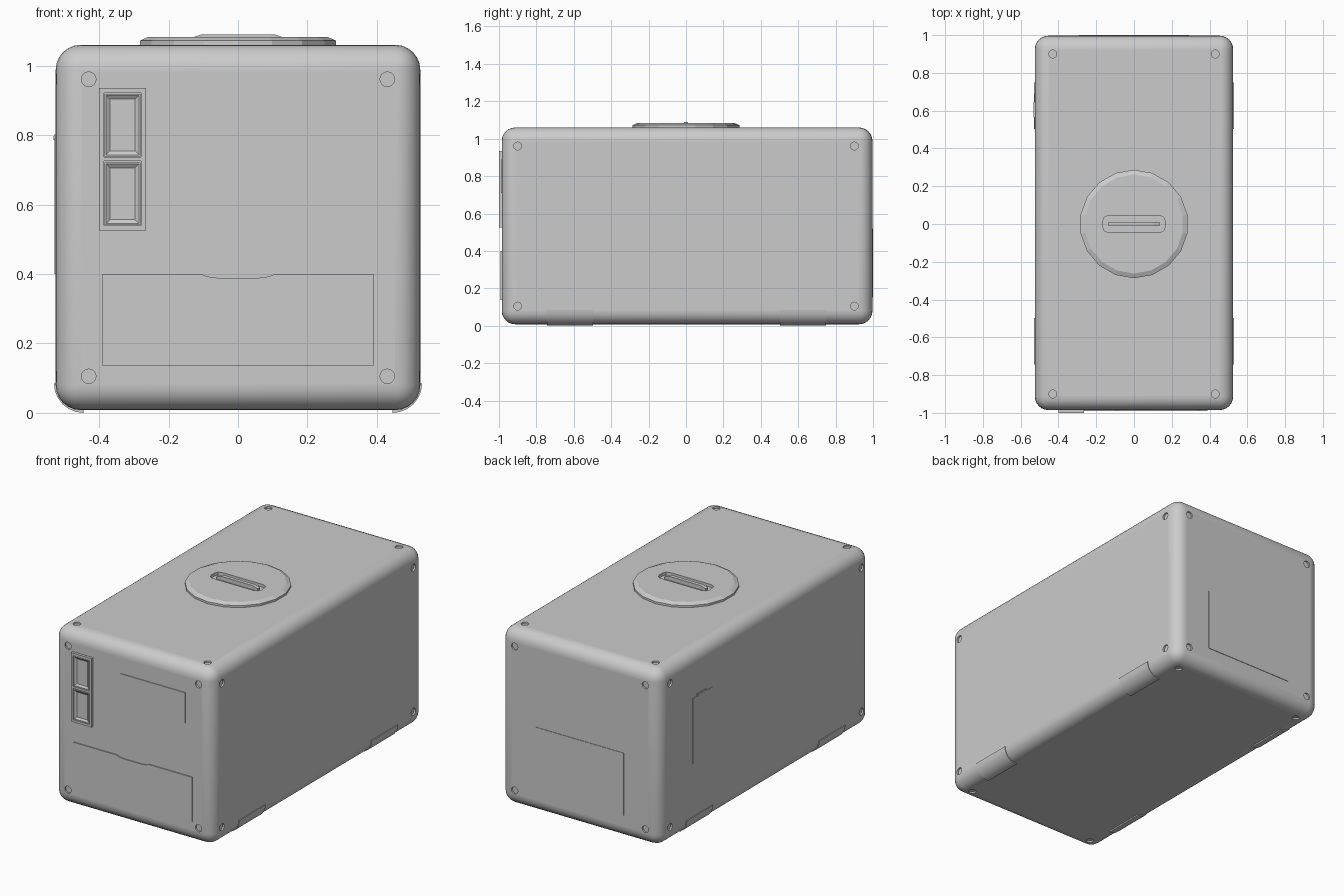
import bpy, bmesh, math
from mathutils import Vector, Matrix

if "Cube" in bpy.data.objects:
    bpy.data.objects.remove(bpy.data.objects["Cube"])


def make(name, bm, smooth=None):
    bmesh.ops.recalc_face_normals(bm, faces=bm.faces[:])
    me = bpy.data.meshes.new(name)
    bm.to_mesh(me)
    bm.free()
    ob = bpy.data.objects.new(name, me)
    bpy.context.collection.objects.link(ob)
    if smooth:
        bpy.ops.object.select_all(action='DESELECT')
        ob.select_set(True)
        bpy.context.view_layer.objects.active = ob
        bpy.ops.object.shade_smooth_by_angle(angle=math.radians(smooth))
    return ob


def add_box(bm, x0, x1, y0, y1, z0, z1):
    m = Matrix.Translation(((x0 + x1) / 2, (y0 + y1) / 2, (z0 + z1) / 2))
    m = m @ Matrix.Diagonal((x1 - x0, y1 - y0, z1 - z0, 1))
    return bmesh.ops.create_cube(bm, size=1, matrix=m)['verts']


def box(name, *dims):
    bm = bmesh.new()
    add_box(bm, *dims)
    return make(name, bm)


def prism(name, pts, y0, y1, smooth=None):
    """Extrude an (x, z) outline along y."""
    bm = bmesh.new()
    f = bm.faces.new([bm.verts.new((x, y0, z)) for x, z in pts])
    r = bmesh.ops.extrude_face_region(bm, geom=[f])
    vs = [v for v in r['geom'] if isinstance(v, bmesh.types.BMVert)]
    bmesh.ops.translate(bm, verts=vs, vec=(0, y1 - y0, 0))
    return make(name, bm, smooth)


def cut(target, cutter):
    mod = target.modifiers.new("cut", 'BOOLEAN')
    mod.operation, mod.solver, mod.object = 'DIFFERENCE', 'EXACT', cutter
    cutter.hide_render = True
    cutter.hide_viewport = True


# rounded case
FRONT, BACK, W, Z0, Z1 = -0.985, 0.997, 0.525, 0.008, 1.06
bm = bmesh.new()
add_box(bm, -W, W, FRONT, BACK, Z0, Z1)
bmesh.ops.bevel(bm, geom=bm.edges[:], offset=0.072, segments=6, profile=0.5,
                affect='EDGES')
case = make("case", bm, 35)

# shallow screw holes near the corners of all six faces
bm = bmesh.new()
spots = []
for a in (-1, 1):
    for b in (-1, 1):
        zz = 0.533 + b * 0.428
        for c in (-1, 1):
            spots += [((a * 0.43, BACK if c > 0 else FRONT, zz), (0, c, 0)),
                      ((c * W, a * 0.90, zz), (c, 0, 0)),
                      ((a * 0.43, b * 0.90, Z1 if c > 0 else Z0), (0, 0, c))]
for pos, n in spots:
    rot = Vector(n).to_track_quat('Z', 'Y').to_matrix().to_4x4()
    bmesh.ops.create_cone(bm, cap_ends=True, segments=16, radius1=0.021,
                          radius2=0.021, depth=0.02,
                          matrix=Matrix.Translation(pos) @ rot)
cut(case, make("screw_hole_cutter", bm))

# feet wrapped around the lower long edges
R, X = 0.085, 0.53
arc = [(X - R + R * math.sin(t), R - R * math.cos(t))
       for t in [i * math.pi / 12 for i in range(7)]]
inner = [(X - R + (R - 0.012) * math.sin(t), R - (R - 0.012) * math.cos(t))
         for t in [i * math.pi / 12 for i in range(6, -1, -1)]]
for side in (-1, 1):
    for y in (-0.62, 0.625):
        prism("foot", [(side * x, z) for x, z in arc + inner],
              y - 0.123, y + 0.123, 35)

# faceted round lid with a bevelled rim
bm = bmesh.new()
bmesh.ops.create_cone(bm, cap_ends=True, segments=18, radius1=0.287,
                      radius2=0.287, depth=0.022,
                      matrix=Matrix.Translation((0, 0, 1.061)))
bmesh.ops.create_cone(bm, cap_ends=True, segments=18, radius1=0.287,
                      radius2=0.262, depth=0.011,
                      matrix=Matrix.Translation((0, 0, 1.0775)))
bmesh.ops.remove_doubles(bm, verts=bm.verts[:], dist=0.0005)
bmesh.ops.delete(bm, geom=[f for f in bm.faces if abs(f.normal.z) > 0.99
                           and abs(f.calc_center_median().z - 1.072) < 0.002],
                 context='FACES_ONLY')
lid = make("lid", bm)

# grip recess and grip bar in the lid
bm = bmesh.new()
vs = add_box(bm, -0.165, 0.165, -0.045, 0.045, 1.066, 1.10)
up = [e for e in bm.edges
      if abs(e.verts[0].co.z - e.verts[1].co.z) > 0.01]
bmesh.ops.bevel(bm, geom=up, offset=0.03, segments=2, profile=0.5,
                affect='EDGES')
cut(lid, make("grip_recess_cutter", bm))
prism("lid_grip", [(-0.135, 1.062), (-0.135, 1.08), (-0.105, 1.09),
                   (0.105, 1.09), (0.135, 1.08), (0.135, 1.062)],
      -0.011, 0.011)

# switch frame on the front
bm = bmesh.new()
for x0, x1, z0, z1 in ((-0.40, -0.386, 0.525, 0.935),
                       (-0.279, -0.265, 0.525, 0.935),
                       (-0.386, -0.279, 0.525, 0.539),
                       (-0.386, -0.279, 0.921, 0.935),
                       (-0.386, -0.279, 0.725, 0.737)):
    add_box(bm, x0, x1, -1.0, -0.98, z0, z1)
make("switch_frame", bm)

# two dished rocker switches
for z in (0.539, 0.737):
    bm = bmesh.new()
    add_box(bm, -0.384, -0.281, -0.998, -0.98, z + 0.002, z + 0.182)
    bm.normal_update()
    face = min(bm.faces, key=lambda f: f.calc_center_median().y)
    bmesh.ops.inset_region(bm, faces=[face], thickness=0.006)
    bmesh.ops.inset_region(bm, faces=[face], thickness=0.016)
    bmesh.ops.translate(bm, verts=face.verts[:], vec=(0, 0.008, 0))
    make("rocker_switch", bm)

# front drawer with a finger notch, and display panel
prism("drawer", [(-0.39, 0.137), (0.39, 0.137), (0.39, 0.40), (0.105, 0.40),
                 (0.09, 0.393), (0.06, 0.389), (-0.06, 0.389),
                 (-0.09, 0.393), (-0.105, 0.40), (-0.39, 0.40)],
      -0.991, -0.98)
box("display_panel", -0.085, 0.345, -0.989, -0.98, 0.71, 0.89)

# rear panel and left service door with its latch
box("rear_panel", -0.29, 0.29, 0.98, 1.0, 0.15, 0.52)
box("service_door", -0.528, -0.51, 0.50, 0.69, 0.40, 0.79)
bm = bmesh.new()
vs = add_box(bm, -0.532, -0.51, 0.56, 0.65, 0.782, 0.802)
bmesh.ops.bevel(bm, geom=bm.edges[:], offset=0.004, segments=2,
                affect='EDGES')
make("door_latch", bm)
